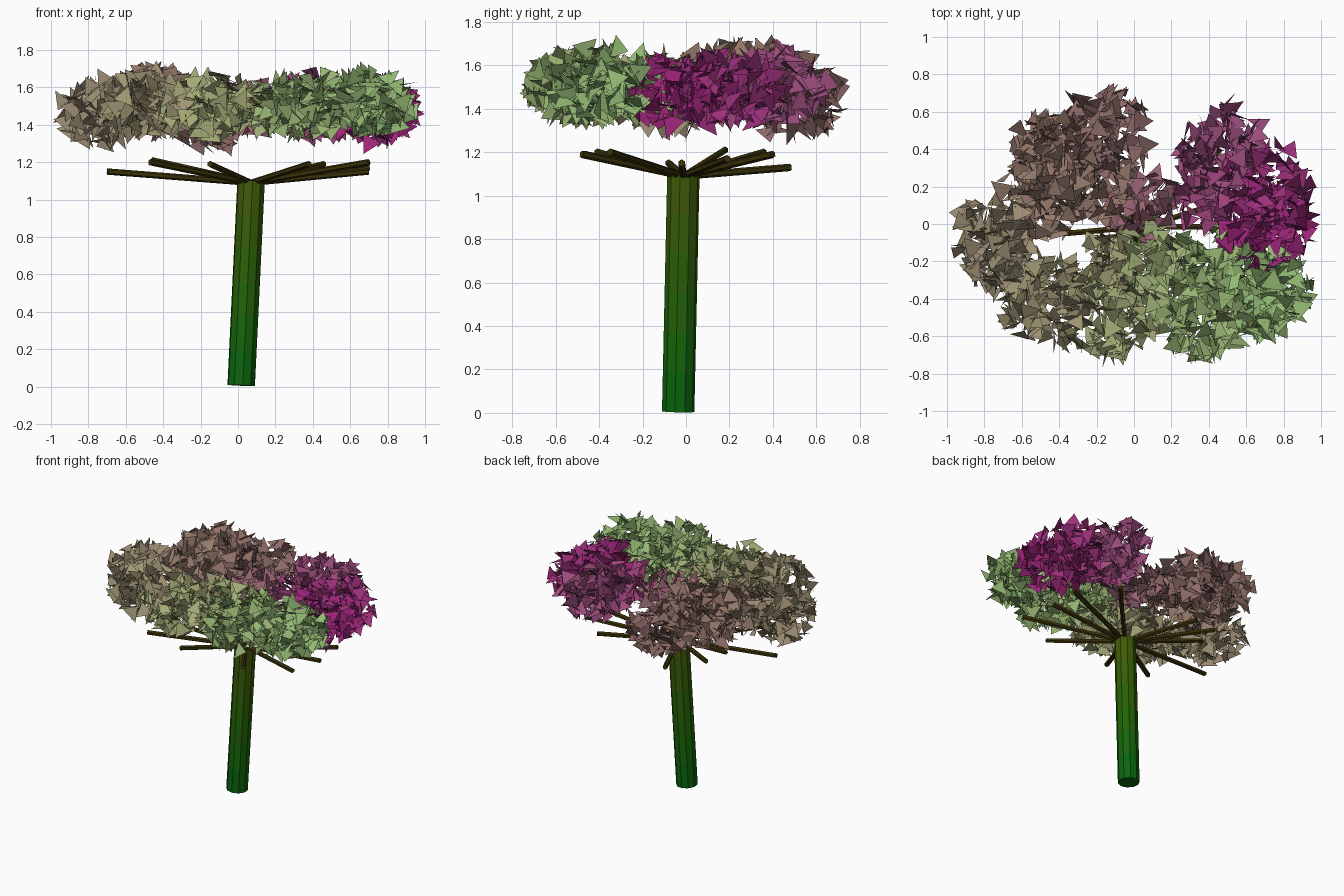
import bpy, bmesh, math, random
from mathutils import Vector, Matrix

if "Cube" in bpy.data.objects:
    bpy.data.objects.remove(bpy.data.objects["Cube"])

random.seed(7)


def make_object(name, bm, colours):
    """Turn a bmesh into a flat-shaded object with one material per colour."""
    mesh = bpy.data.meshes.new(name)
    bm.to_mesh(mesh)
    bm.free()
    for i, c in enumerate(colours):
        mat = bpy.data.materials.new(f"{name}_{i}")
        mat.diffuse_color = [v ** 2.2 for v in c] + [1]
        mat.use_nodes = True
        mat.node_tree.nodes["Principled BSDF"].inputs["Base Color"].default_value = mat.diffuse_color
        mesh.materials.append(mat)
    obj = bpy.data.objects.new(name, mesh)
    bpy.context.collection.objects.link(obj)


def add_rod(bm, start, end, radius, sides, mat=0, caps=True):
    """Prism between two points."""
    axis = end - start
    place = (Matrix.Translation((start + end) / 2)
             @ axis.to_track_quat('Z', 'Y').to_matrix().to_4x4())
    old = set(bm.faces)
    bmesh.ops.create_cone(bm, cap_ends=caps, segments=sides, radius1=radius,
                          radius2=radius, depth=axis.length, matrix=place)
    for f in set(bm.faces) - old:
        f.material_index = mat


# Trunk: slightly leaning prism, colour shifting towards the top
base, hub = Vector((0.017, -0.036, 0.006)), Vector((0.07, -0.012, 1.1))
trunk_colours = [(.07, .40, .08), (.11, .40, .07), (.15, .39, .06),
                 (.18, .38, .06), (.22, .37, .06), (.26, .36, .06)]
bm = bmesh.new()
n = len(trunk_colours)
for i in range(n):
    add_rod(bm, base.lerp(hub, i / n), base.lerp(hub, (i + 1) / n), 0.075, 10, i, False)
bmesh.ops.remove_doubles(bm, verts=bm.verts, dist=0.001)
bmesh.ops.holes_fill(bm, edges=bm.edges, sides=0)
make_object("trunk", bm, trunk_colours)

# Branch tips with the colour of the leaf cluster above each one
tips = [
    ((-0.70, -0.08, 1.15), (.61, .55, .45)),
    ((-0.47, -0.41, 1.20), (.62, .58, .45)),
    ((-0.15, -0.47, 1.19), (.64, .66, .46)),
    ((0.38, -0.48, 1.19), (.58, .69, .44)),
    ((0.70, -0.35, 1.20), (.57, .72, .45)),
    ((0.70, -0.02, 1.15), (.61, .16, .47)),
    ((0.70, 0.19, 1.17), (.61, .20, .48)),
    ((0.46, 0.40, 1.19), (.60, .30, .48)),
    ((-0.16, 0.48, 1.13), (.55, .42, .41)),
    ((-0.42, 0.36, 1.20), (.57, .45, .41)),
    ((-0.46, 0.18, 1.21), (.58, .48, .42)),
]
bm = bmesh.new()
for tip, _ in tips:
    add_rod(bm, hub - Vector((0, 0, 0.01)), Vector(tip), 0.017, 6)
make_object("branches", bm, [(.24, .21, .07)])

# Inner clusters that fill the crown between the outer ones
inner = [
    ((0.06, 0.10), 0.20, (.61, .40, .46)),
    ((-0.16, 0.16), 0.20, (.58, .46, .42)),
    ((0.08, -0.18), 0.20, (.62, .68, .46)),
    ((0.12, -0.38), 0.17, (.60, .68, .45)),
    ((0.40, 0.14), 0.20, (.60, .26, .47)),
    ((0.38, -0.18), 0.20, (.58, .70, .44)),
    ((-0.10, -0.20), 0.17, (.62, .60, .45)),
    ((-0.66, -0.26), 0.14, (.61, .57, .45)),
    ((0.72, -0.43), 0.19, (.57, .72, .45)),
]

# Canopy: flattened clusters of loose triangular leaves
clusters = [(Vector(t) + Vector((0, 0, 0.32)), 0.255, 145, c) for t, c in tips]
clusters[0][0].x -= 0.035
clusters += [(Vector((*xy, 1.49)), r, int(1800 * r * r), c) for xy, r, c in inner]
bm = bmesh.new()
for index, (centre, spread, count, _) in enumerate(clusters):
    for _ in range(count):
        d = Vector([random.gauss(0, 1) for _ in range(3)]).normalized()
        d *= spread * random.random() ** (1 / 3)
        p = centre + Vector((d.x, d.y, d.z * 0.68))
        p.x = max(-0.96, min(0.93, p.x))
        turn = Vector([random.gauss(0, 1) for _ in range(3)]).to_track_quat('Z', 'Y')
        spin = random.uniform(0, math.tau)
        corners = []
        for k in range(3):
            a = spin + k * math.tau / 3
            v = Vector((math.cos(a), math.sin(a), 0)) * random.uniform(0.055, 0.078)
            corners.append(bm.verts.new(p + turn @ v))
        bm.faces.new(corners).material_index = index
make_object("leaf_canopy", bm, [c[3] for c in clusters])
